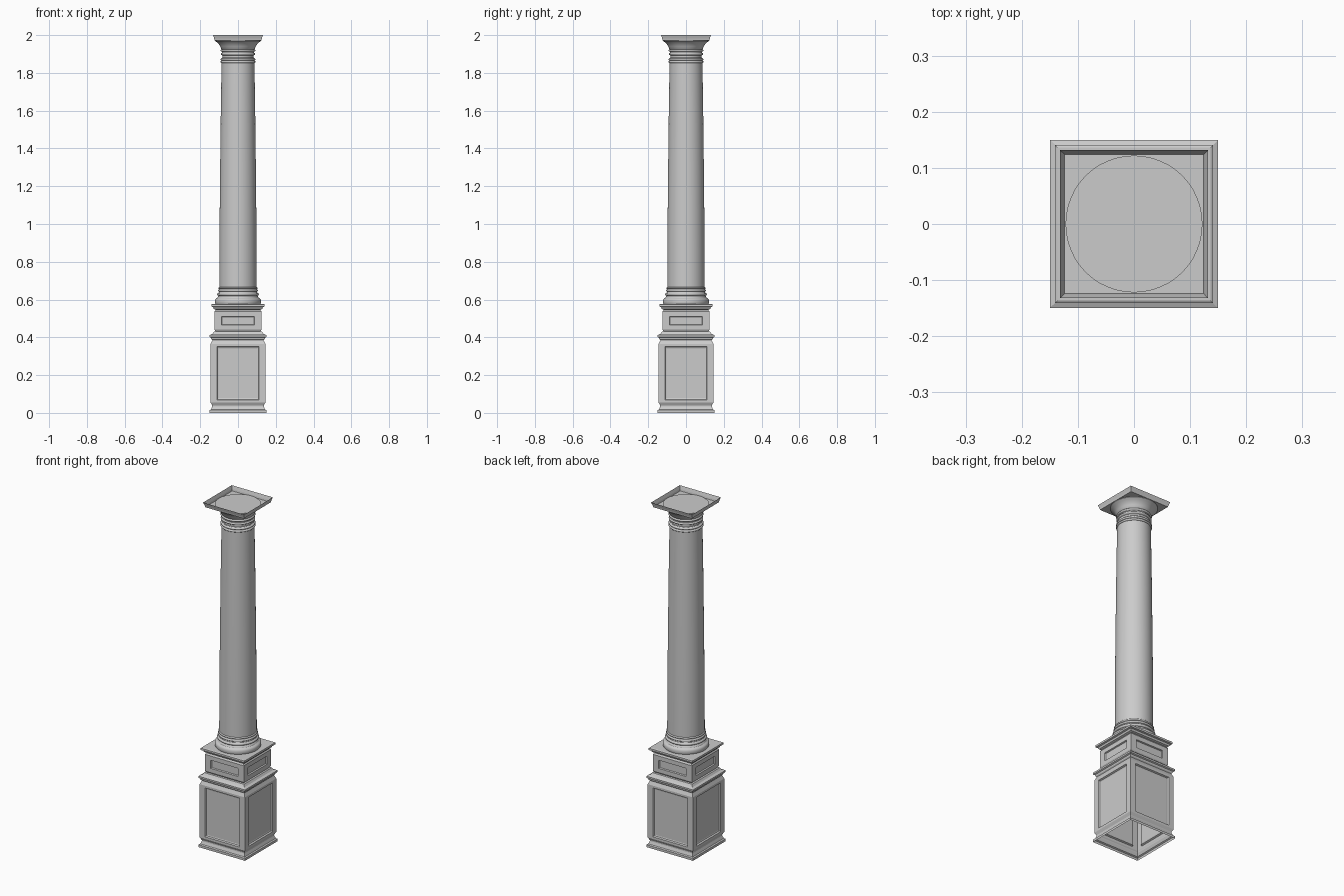
import bpy, bmesh, math
from mathutils import Matrix

if "Cube" in bpy.data.objects:
    bpy.data.objects.remove(bpy.data.objects["Cube"])


def finish(bm, name, smooth=False, recalc=True):
    bmesh.ops.remove_doubles(bm, verts=bm.verts, dist=0.0002)
    if recalc:
        bmesh.ops.recalc_face_normals(bm, faces=bm.faces)
    mesh = bpy.data.meshes.new(name)
    bm.to_mesh(mesh)
    bm.free()
    ob = bpy.data.objects.new(name, mesh)
    bpy.context.collection.objects.link(ob)
    if smooth:
        bpy.ops.object.select_all(action='DESELECT')
        ob.select_set(True)
        bpy.context.view_layer.objects.active = ob
        bpy.ops.object.shade_smooth_by_angle(angle=math.radians(35))
    return ob


def square_stack(name, profile, panels=(), cap=None):
    """Square mouldings from (half width, z) points; panels are nested (half width, z0, z1, depth) frames."""
    bm = bmesh.new()
    skip = [p[0][1] for p in panels]
    for side in range(4):
        rot = Matrix.Rotation(side * math.pi / 2, 3, 'Z')

        def quad(pts):
            bm.faces.new([bm.verts.new(rot @ Matrix.Identity(3) @ v) for v in pts])

        from_pt = lambda x, y, z: Matrix.Translation((x, y, z)).translation
        for (a, z0), (b, z1) in zip(profile, profile[1:]):
            if z0 in skip:
                continue
            quad([from_pt(-a, -a, z0), from_pt(a, -a, z0), from_pt(b, -b, z1), from_pt(-b, -b, z1)])
        for rects in panels:
            loops = [[from_pt(-w, -d, z0), from_pt(w, -d, z0), from_pt(w, -d, z1), from_pt(-w, -d, z1)]
                     for w, z0, z1, d in rects]
            for lo, hi in zip(loops, loops[1:]):
                for i in range(4):
                    j = (i + 1) % 4
                    quad([lo[i], lo[j], hi[j], hi[i]])
            quad(loops[-1])
    if cap is not None:
        w, z = cap
        bm.faces.new([bm.verts.new((x * w, y * w, z)) for x, y in ((-1, -1), (1, -1), (1, 1), (-1, 1))])
    return finish(bm, name)


def turned(name, profile, segments=48):
    """Round part spun from (radius, z) points."""
    bm = bmesh.new()
    verts = [bm.verts.new((r, 0, z)) for r, z in profile]
    edges = [bm.edges.new(e) for e in zip(verts, verts[1:])]
    bmesh.ops.spin(bm, geom=verts + edges, cent=(0, 0, 0), axis=(0, 0, 1),
                   angle=2 * math.pi, steps=segments)
    return finish(bm, name, smooth=True)


def bead(r, z, size, n=6):
    """Half-round ring points for a profile."""
    return [(r + size * math.sin(math.pi * i / n), z - size * math.cos(math.pi * i / n)) for i in range(n + 1)]


# Hollow panelled pedestal, open at the bottom
square_stack("pedestal", [
    (0.15, 0.0), (0.15, 0.014), (0.143, 0.018), (0.137, 0.034), (0.137, 0.04), (0.145, 0.055),
    (0.145, 0.365), (0.136, 0.385), (0.141, 0.39), (0.143, 0.398), (0.15, 0.402), (0.15, 0.412),
    (0.136, 0.418), (0.128, 0.43), (0.118, 0.432)],
    panels=[[(0.145, 0.055, 0.365, 0.145), (0.112, 0.068, 0.352, 0.145),
             (0.108, 0.072, 0.348, 0.137), (0.102, 0.078, 0.342, 0.135)]],
    cap=(0.118, 0.432))

# Upper block with small panels and cap moulding
square_stack("upper_block", [
    (0.118, 0.43), (0.125, 0.442), (0.125, 0.536), (0.118, 0.546), (0.128, 0.55),
    (0.132, 0.56), (0.141, 0.563), (0.141, 0.574), (0.136, 0.577)],
    panels=[[(0.125, 0.442, 0.536, 0.125), (0.088, 0.464, 0.511, 0.125), (0.085, 0.467, 0.508, 0.118)]],
    cap=(0.136, 0.577))

# Round base mouldings
turned("column_base", [(0.12, 0.577), (0.122, 0.582), (0.122, 0.598), (0.118, 0.604), (0.109, 0.609),
                       (0.105, 0.618)] + bead(0.102, 0.628, 0.008) + [(0.1, 0.639)]
       + bead(0.1, 0.648, 0.006) + bead(0.099, 0.661, 0.005) + [(0.099, 0.668)])

# Tapered shaft with a slight swell
turned("shaft", [(0.099, 0.666), (0.0985, 0.85), (0.097, 1.05), (0.0945, 1.3), (0.091, 1.6), (0.087, 1.855)])

# Capital rings and flared cushion
turned("capital", [(0.086, 1.85)] + bead(0.087, 1.858, 0.006) + bead(0.086, 1.872, 0.006)
       + [(0.083, 1.882), (0.083, 1.892)] + bead(0.085, 1.9, 0.006) + [(0.084, 1.91)]
       + bead(0.086, 1.919, 0.006) + [(0.089, 1.928), (0.094, 1.94), (0.102, 1.953),
                                      (0.113, 1.963), (0.122, 1.97), (0.122, 1.977), (0.0, 1.977)])

# Open square top slab with flaring walls
square_stack("top_slab", [(0.124, 1.972), (0.126, 1.982), (0.132, 2.0)], cap=(0.124, 1.972))
